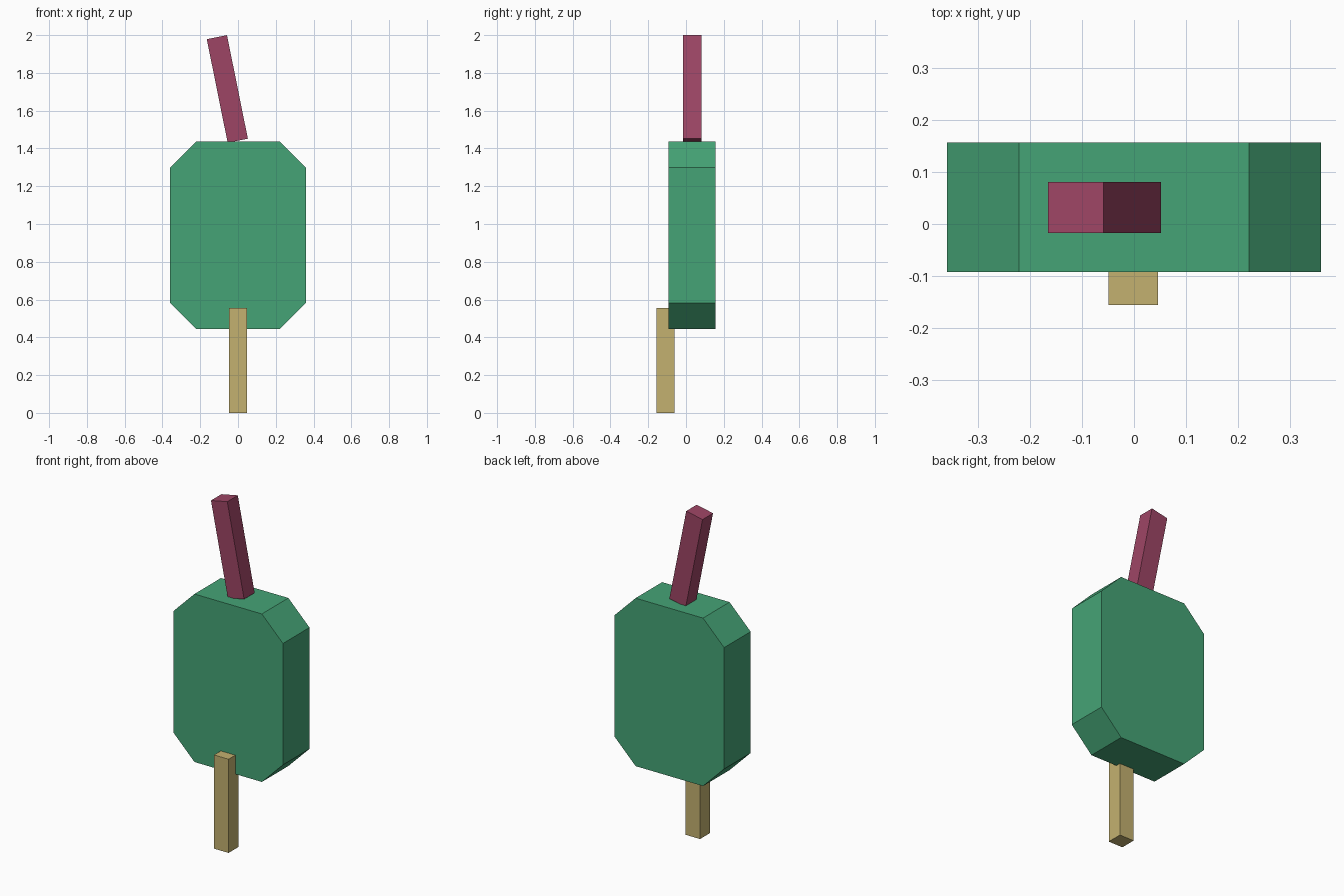
import bpy, bmesh, math

if "Cube" in bpy.data.objects:
    bpy.data.objects.remove(bpy.data.objects["Cube"])


def prism(name, profile, y0, y1, color):
    """Extrude an x-z profile from y0 (front) to y1 (back)."""
    bm = bmesh.new()
    front = bm.faces.new([bm.verts.new((x, y0, z)) for x, z in profile])
    new = bmesh.ops.extrude_face_region(bm, geom=[front])["geom"]
    verts = [v for v in new if isinstance(v, bmesh.types.BMVert)]
    bmesh.ops.translate(bm, verts=verts, vec=(0, y1 - y0, 0))
    bmesh.ops.recalc_face_normals(bm, faces=bm.faces)
    mesh = bpy.data.meshes.new(name)
    bm.to_mesh(mesh)
    bm.free()
    mat = bpy.data.materials.new(name + "_color")
    mat.diffuse_color = (*color, 1)
    mat.use_nodes = True
    mat.node_tree.nodes["Principled BSDF"].inputs["Base Color"].default_value = mat.diffuse_color
    mesh.materials.append(mat)
    obj = bpy.data.objects.new(name, mesh)
    bpy.context.collection.objects.link(obj)
    return obj


def rect(w, h):
    return [(-w / 2, -h / 2), (w / 2, -h / 2), (w / 2, h / 2), (-w / 2, h / 2)]


# Body: slab with four chamfered corners
right = [(0.221, 0.443), (0.359, 0.581), (0.359, 1.3), (0.221, 1.438)]
left = [(-x, z) for x, z in reversed(right)]
prism("body", right + left, -0.092, 0.156, (0.06, 0.37, 0.18))

# Lower stick, set into the front of the body
stick = prism("lower_stick", rect(0.095, 0.555), -0.155, -0.062, (0.55, 0.44, 0.16))
stick.location = (-0.001, 0, 0.2775)

# Upper stick, leaning to the left
top = prism("upper_stick", rect(0.109, 0.559), -0.017, 0.081, (0.34, 0.06, 0.13))
top.location = (-0.0565, 0, 1.715)
top.rotation_euler.y = math.radians(-11.4)
